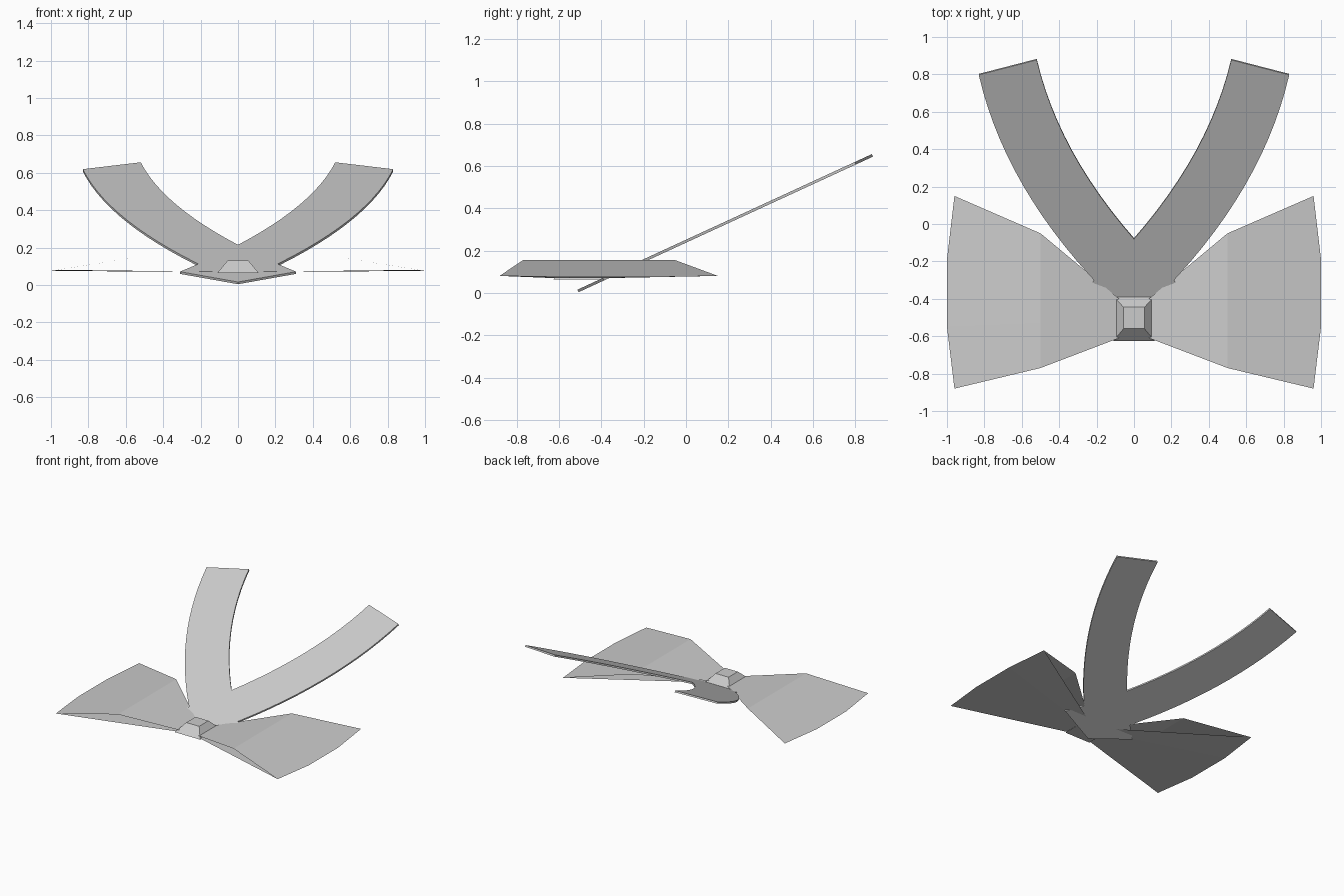
import bpy

if "Cube" in bpy.data.objects:
    bpy.data.objects.remove(bpy.data.objects["Cube"])


def make(name, verts, faces):
    me = bpy.data.meshes.new(name)
    me.from_pydata(verts, [], faces)
    me.update()
    ob = bpy.data.objects.new(name, me)
    bpy.context.collection.objects.link(ob)
    return ob


def grid(rows, offset=0):
    # quads between consecutive point columns of equal length
    n = len(rows[0])
    return [(offset + i * n + j, offset + (i + 1) * n + j,
             offset + (i + 1) * n + j + 1, offset + i * n + j + 1)
            for i in range(len(rows) - 1) for j in range(n - 1)]


def mirror_x(ob):
    m = ob.modifiers.new("mirror", 'MIRROR')
    m.use_mirror_merge = False


def column(x, y0, y1, z, n=4):
    return [(x, y0 + (y1 - y0) * k / (n - 1), z) for k in range(n)]


# bow wings: ridged upper sheet over a flat lower sheet, sharing the tip edge
tip = [(0.96, -0.88, 0.081), (1.0, -0.55, 0.075), (1.0, -0.19, 0.075), (0.96, 0.15, 0.081)]
upper = [column(0.08, -0.61, -0.40, 0.083), column(0.5, -0.77, -0.05, 0.155), tip]
lower = [column(0.08, -0.61, -0.40, 0.07), tip]
verts = [p for c in upper + lower for p in c]
faces = grid(upper) + [f[::-1] for f in grid(lower, 12)]
mirror_x(make("bow_wing", verts, faces))

# centre knot: tapered block
base = [(-0.11, -0.625, 0.065), (0.11, -0.625, 0.065), (0.11, -0.385, 0.065), (-0.11, -0.385, 0.065)]
top = [(-0.056, -0.56, 0.13), (0.056, -0.56, 0.13), (0.056, -0.445, 0.13), (-0.056, -0.445, 0.13)]
make("bow_knot", base + top,
     [(3, 2, 1, 0), (4, 5, 6, 7)] + [(i, (i + 1) % 4, (i + 1) % 4 + 4, i + 4) for i in range(4)])


# neck band: curved strip on a tilted plane, its two arms crossing under the knot
def bezier(a, b, c, t):
    x, y = ((1 - t) ** 2 * a[k] + 2 * t * (1 - t) * b[k] + t * t * c[k] for k in (0, 1))
    return (x, y, 0.01 + (y + 0.51) * 0.4604)


N = 16
strip = [[bezier((-0.31, -0.39), (0.365, 0.215), (0.52, 0.88), i / N),
          bezier((0.0, -0.51), (0.67, 0.105), (0.83, 0.80), i / N)] for i in range(N + 1)]
band = make("neck_band", [p for c in strip for p in c], [f[::-1] for f in grid(strip)])
solid = band.modifiers.new("thickness", 'SOLIDIFY')
solid.thickness = 0.013
solid.offset = 0
mirror_x(band)
